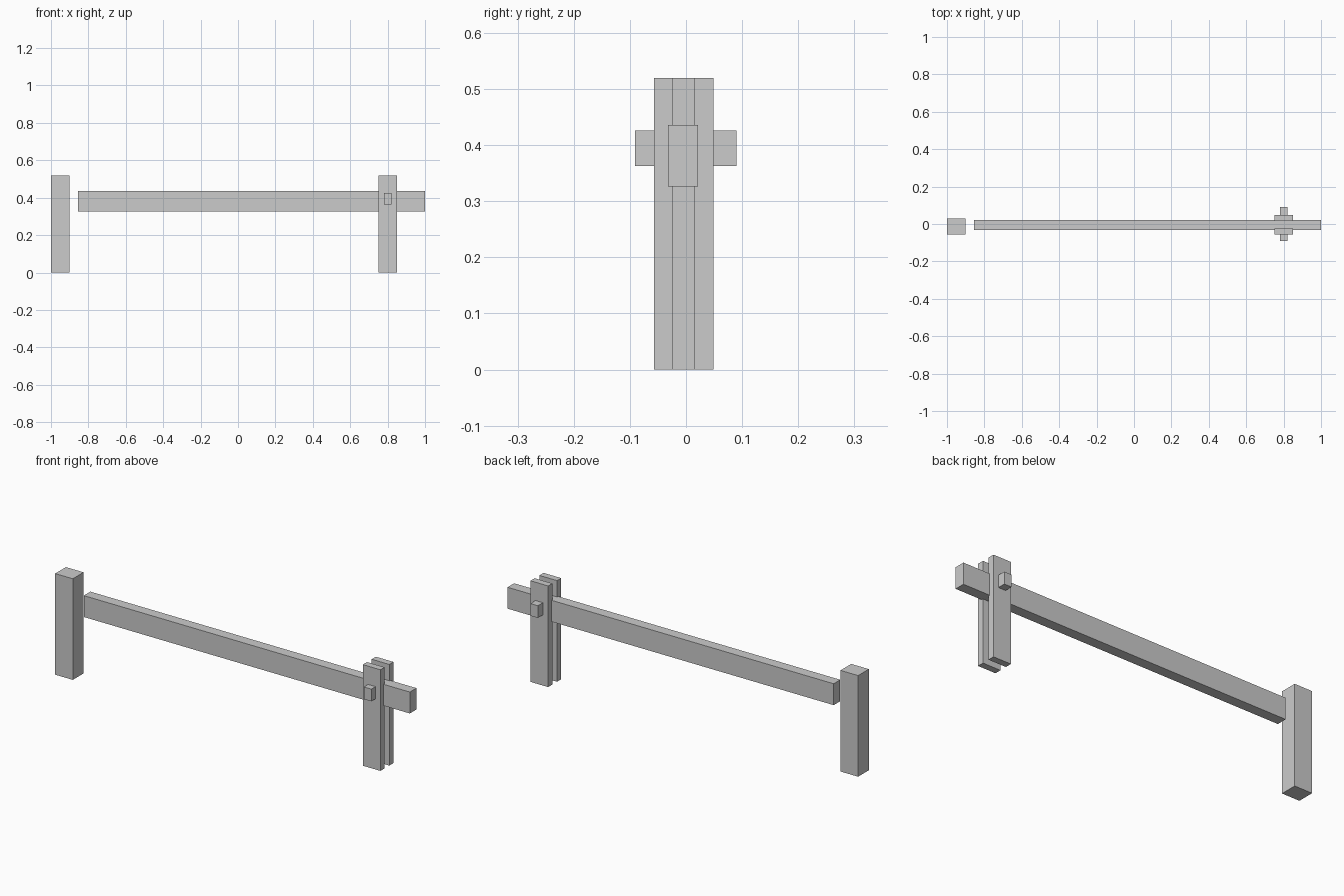
import bpy

if "Cube" in bpy.data.objects:
    bpy.data.objects.remove(bpy.data.objects["Cube"])


def box(name, x, y, z):
    """Axis-aligned box from (min, max) ranges."""
    bpy.ops.mesh.primitive_cube_add(
        size=1, location=[(a + b) / 2 for a, b in (x, y, z)])
    ob = bpy.context.object
    ob.name = name
    ob.data.name = name
    ob.scale = [b - a for a, b in (x, y, z)]
    bpy.ops.object.transform_apply(location=False, rotation=False, scale=True)
    return ob


HEIGHT = (0, 0.52)

# Solid rest post at the free end of the bar
box("rest_post", (-1.0, -0.9), (-0.057, 0.03), HEIGHT)

# Pair of thin planks that clasp the bar at the hinge
for name, y in (("front_hinge_plank", (-0.057, -0.023)),
                ("back_hinge_plank", (0.015, 0.049))):
    box(name, (0.75, 0.85), y, HEIGHT)

# Long swinging bar
box("barrier_bar", (-0.855, 1.0), (-0.032, 0.0215), (0.326, 0.436))

# Square hinge peg through planks and bar
box("hinge_peg", (0.78, 0.822), (-0.091, 0.09), (0.363, 0.426))
